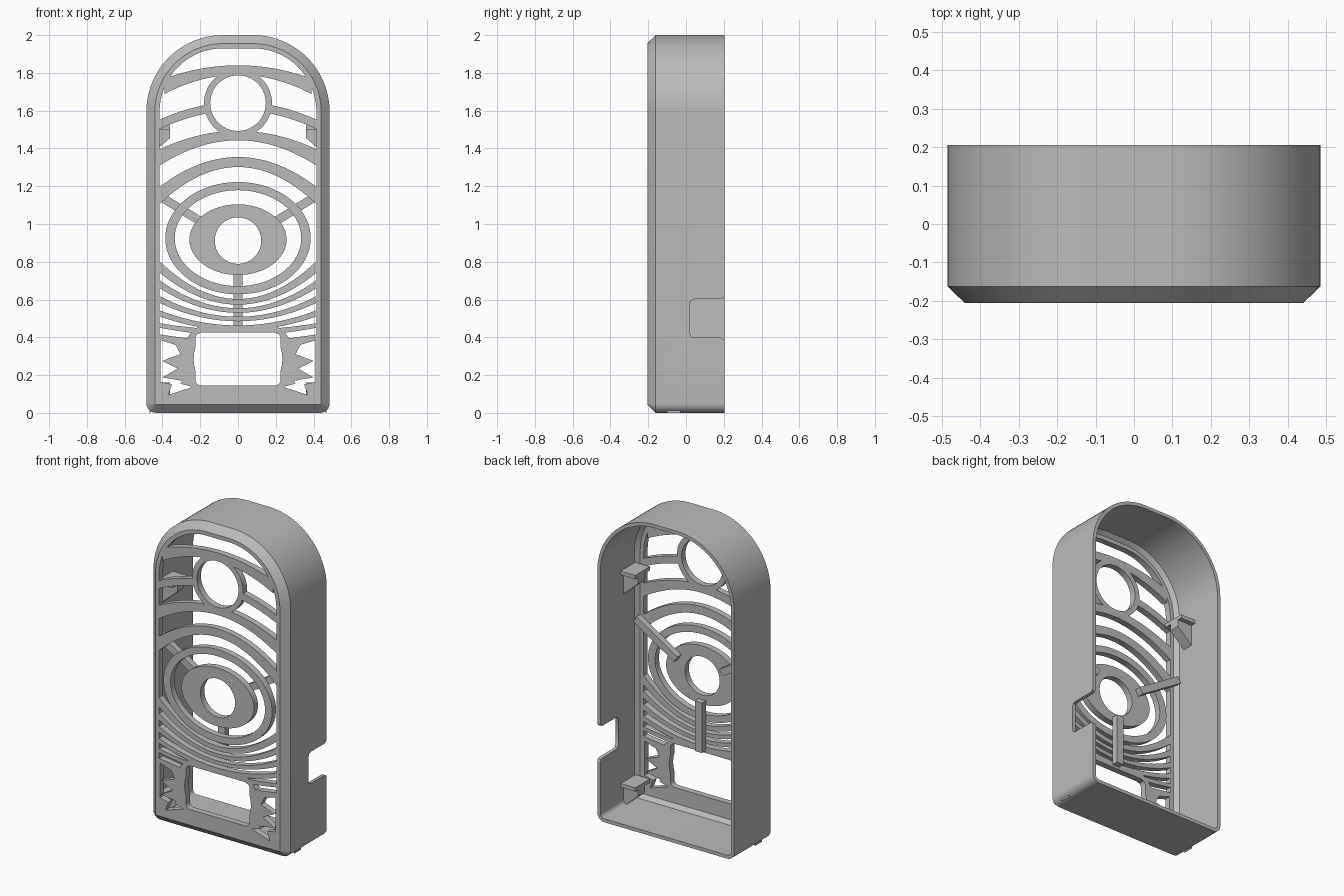
import bpy, bmesh, math
from mathutils import Vector

cube = bpy.data.objects.get("Cube")
if cube:
    bpy.data.objects.remove(cube, do_unlink=True)

grey = bpy.data.materials.new("plain grey")
grey.use_nodes = True
grey.diffuse_color = (0.5, 0.5, 0.5, 1)
grey.node_tree.nodes["Principled BSDF"].inputs["Base Color"].default_value = (0.5, 0.5, 0.5, 1)

FRONT, INNER, BACK = -0.205, -0.165, 0.205
EDGE = 0.415


def finish(name, bm, smooth=True):
    bmesh.ops.recalc_face_normals(bm, faces=bm.faces)
    mesh = bpy.data.meshes.new(name)
    bm.to_mesh(mesh)
    bm.free()
    mesh.materials.append(grey)
    ob = bpy.data.objects.new(name, mesh)
    bpy.context.collection.objects.link(ob)
    bpy.ops.object.select_all(action='DESELECT')
    ob.select_set(True)
    bpy.context.view_layer.objects.active = ob
    if smooth:
        bpy.ops.object.shade_smooth_by_angle(angle=math.radians(30))
    return ob


def plate(name, loops, y0=FRONT, y1=INNER):
    """Flat plate from (x, z) loops; loops after the first are holes."""
    bm = bmesh.new()
    edges = []
    for loop in loops:
        vs = [bm.verts.new((x, y0, z)) for x, z in loop]
        edges += [bm.edges.new((a, b)) for a, b in zip(vs, vs[1:] + vs[:1])]
    bmesh.ops.triangle_fill(bm, edges=edges, use_beauty=True, normal=(0, -1, 0))
    ext = bmesh.ops.extrude_face_region(bm, geom=bm.faces[:], use_keep_orig=True)
    moved = [g for g in ext["geom"] if isinstance(g, bmesh.types.BMVert)]
    bmesh.ops.translate(bm, verts=moved, vec=(0, y1 - y0, 0))
    return finish(name, bm)


def ellipse(cz, a, b, n=72):
    return [(a * math.cos(2 * math.pi * i / n), cz + b * math.sin(2 * math.pi * i / n))
            for i in range(n)]


def arc(cx, cz, r, start, n):
    return [(cx + r * math.cos(math.radians(start + 90 * i / n)),
             cz + r * math.sin(math.radians(start + 90 * i / n))) for i in range(n + 1)]


def flip(points):
    return [(-x, z) for x, z in reversed(points)]


# Arched outline, shrunk evenly by d
def outline(d):
    rb = max(0.05 - d, 0.004)
    cx, cz = 0.485 - d - rb, d + rb
    right = arc(cx, cz, rb, -90, 6) + arc(0.08, 1.595, 0.405 - d, 0, 24)
    return right + flip(right)


# Case: closed cross-section swept round the outline
section = [(0, BACK), (0, -0.162), (0.045, FRONT), (0.07, FRONT), (0.07, INNER),
           (0.045, INNER), (0.022, -0.14), (0.022, BACK)]
bm = bmesh.new()
rings = [[bm.verts.new((x, y, z)) for x, z in outline(d)] for d, y in section]
for r0, r1 in zip(rings, rings[1:] + rings[:1]):
    for i in range(len(r0)):
        j = (i + 1) % len(r0)
        bm.faces.new((r0[i], r0[j], r1[j], r1[i]))
case = finish("case_shell", bm, smooth=False)

# Cable notch with rounded corners through one side wall
half = [(0.26, 0.12), (0.205, 0.12), (0.198, 0.108), (0.185, 0.102),
        (0.045, 0.102), (0.028, 0.095), (0.02, 0.078)]
notch = half + [(y, -z) for y, z in reversed(half)]
bm = bmesh.new()
face = bm.faces.new([bm.verts.new((0.4, y, 0.5 + z)) for y, z in notch])
ext = bmesh.ops.extrude_face_region(bm, geom=[face], use_keep_orig=True)
bmesh.ops.translate(bm, verts=[g for g in ext["geom"] if isinstance(g, bmesh.types.BMVert)],
                    vec=(0.2, 0, 0))
cutter = finish("notch_cutter", bm, smooth=False)
cutter.hide_render = True
bpy.context.view_layer.objects.active = case
mod = case.modifiers.new("notch", 'BOOLEAN')
mod.operation, mod.solver, mod.object = 'DIFFERENCE', 'EXACT', cutter
bpy.ops.object.modifier_apply(modifier=mod.name)
bpy.data.objects.remove(cutter, do_unlink=True)
bpy.ops.object.select_all(action='DESELECT')
case.select_set(True)
bpy.ops.object.shade_smooth_by_angle(angle=math.radians(30))


# Curved grille bars: middle height, edge height, thickness at each
def bar(name, zc, ze, tc, te, x0=-EDGE, x1=EDGE, n=28):
    top, low = [], []
    for i in range(n + 1):
        x = x0 + (x1 - x0) * i / n
        f = (x / 0.41) ** 2
        z, t = zc + (ze - zc) * f, (tc + (te - tc) * f) / 2
        top.append((x, z + t))
        low.append((x, z - t))
    plate(name, [low + top[::-1]])


bar("crown_bar", 1.815, 1.72, 0.05, 0.085, -0.39, 0.39)
bar("brow_bar", 1.468, 1.355, 0.05, 0.085)
bar("upper_eye_bar", 1.328, 1.155, 0.053, 0.09)
for k, (zc, ze, tc, te) in enumerate([(0.588, 0.768, 0.03, 0.06), (0.542, 0.678, 0.024, 0.042),
                                      (0.497, 0.598, 0.024, 0.036), (0.45, 0.525, 0.026, 0.032)]):
    bar(f"lower_bar_{k + 1}", zc, ze, tc, te)
for side, s in (("left", 1), ("right", -1)):
    a, b = sorted((0.165 * s, EDGE * s))
    bar(f"{side}_ring_bar", 1.623, 1.53, 0.045, 0.05, a, b)
    a, b = sorted((0.2 * s, EDGE * s))
    bar(f"{side}_short_bar", 0.425, 0.462, 0.03, 0.024, a, b)

# Round and oval rings
plate("top_ring", [ellipse(1.64, 0.18, 0.18), ellipse(1.64, 0.147, 0.147)])
plate("eye_ring", [ellipse(0.925, 0.385, 0.297), ellipse(0.925, 0.335, 0.254)])
plate("eye_disc", [ellipse(0.917, 0.257, 0.187), ellipse(0.912, 0.123, 0.123)])

# Lower panel with bulging screen opening and jagged side openings
edge = [(EDGE, 0.05), (EDGE, 0.415), (0.27, 0.395), (0.245, 0.43), (0.2, 0.462)]
screen = arc(0.195, 0.175, 0.03, -90, 6)
screen += [(0.235 - 0.25 * (z - 0.285) ** 2 / 0.1, z) for z in (0.22, 0.255, 0.285, 0.32, 0.35)]
screen += arc(0.195, 0.395, 0.03, 0, 6)
jagged = [(0.41, 0.385), (0.33, 0.36), (0.305, 0.31), (0.335, 0.3), (0.4, 0.275), (0.32, 0.235),
          (0.335, 0.225), (0.4, 0.188), (0.295, 0.17), (0.305, 0.155), (0.24, 0.137),
          (0.37, 0.095), (0.35, 0.15), (0.41, 0.165)]
plate("lower_panel", [edge + flip(edge), screen + flip(screen), jagged, flip(jagged)])


# Spokes behind the rings
def spoke(name, start, end, width):
    a, b = Vector(start), Vector(end)
    d = (b - a).normalized()
    n = Vector((-d.y, d.x)) * width / 2
    plate(name, [[tuple(a + n), tuple(b + n), tuple(b - n), tuple(a - n)]], INNER, -0.125)


spoke("lower_spoke", (0, 0.44), (0, 0.76), 0.05)
spoke("left_spoke", (0.16, 0.99), (0.45, 1.17), 0.045)
spoke("right_spoke", (-0.16, 0.99), (-0.45, 1.17), 0.045)

# Snap clips: wedge on the wall with a thin lip
for side, s in (("left", 1), ("right", -1)):
    for level, z0, z1 in (("upper", 1.40, 1.51), ("lower", 0.04, 0.15)):
        mid = (z0 + z1) / 2
        plate(f"{side}_{level}_clip",
              [[(s * 0.468, z0 - 0.04), (s * 0.468, z1), (s * 0.36, z1), (s * 0.36, mid)]],
              -0.1, -0.03)
        plate(f"{side}_{level}_lip",
              [[(s * 0.468, z1 - 0.012), (s * 0.468, z1 + 0.012),
                (s * 0.36, z1 + 0.012), (s * 0.36, z1 - 0.012)]], -0.15, 0.0)
